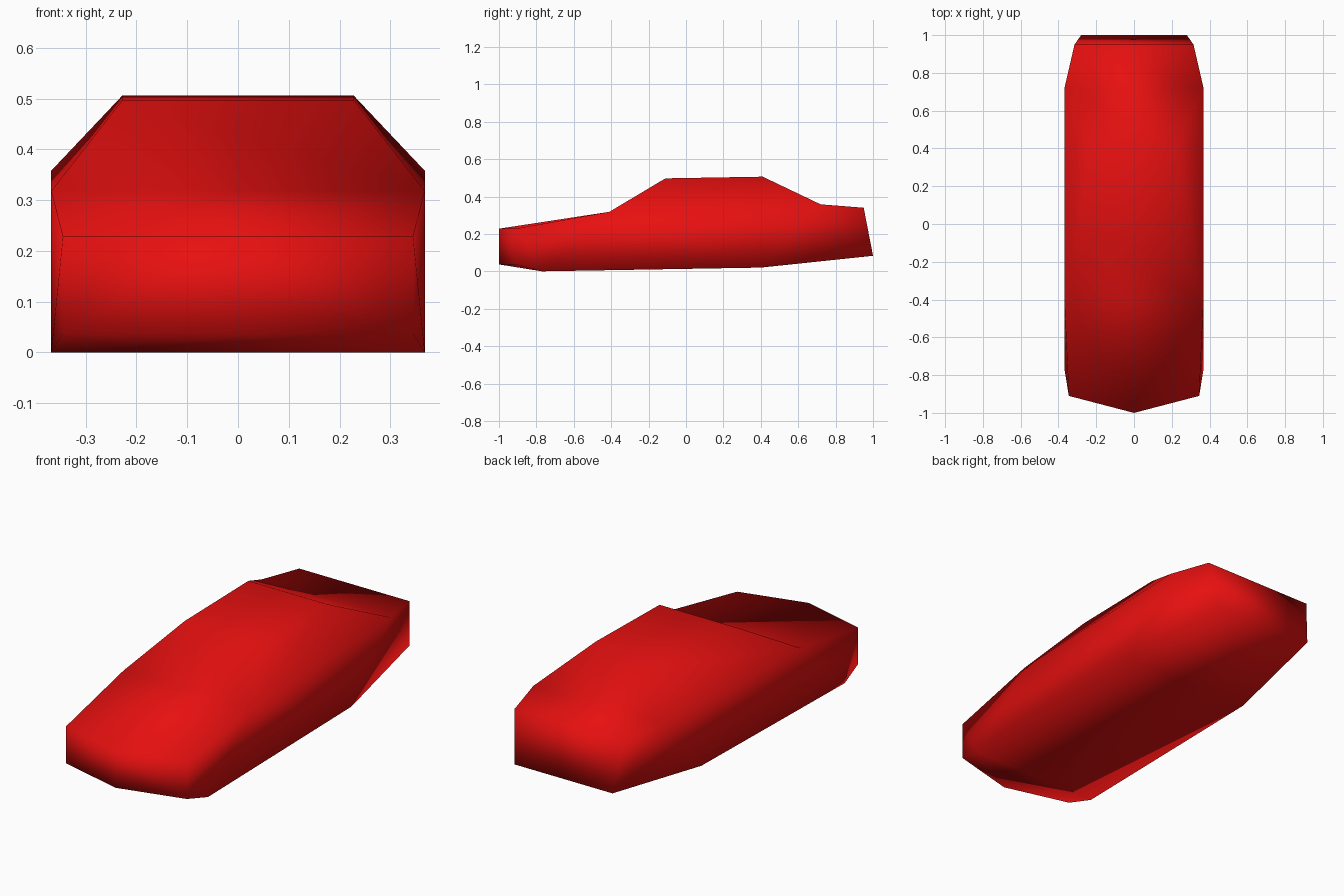
import bpy, bmesh

cube = bpy.data.objects.get("Cube")
if cube:
    bpy.data.objects.remove(cube, do_unlink=True)

# One red paint for the whole shell
red = bpy.data.materials.new("red_paint")
red.use_nodes = True
colour = (0.8, 0.005, 0.005, 1.0)
red.diffuse_color = colour
red.node_tree.nodes["Principled BSDF"].inputs["Base Color"].default_value = colour

# Side profile as (half width, y, z), running over the top and back below
profile = {
    "nose_top": (0.345, -0.91, 0.228),
    "hood_end": (0.368, -0.41, 0.318),
    "roof_front": (0.228, -0.11, 0.497),
    "roof_rear": (0.228, 0.41, 0.506),
    "deck_start": (0.368, 0.72, 0.358),
    "tail_top": (0.315, 0.95, 0.34),
    "tail_bottom": (0.28, 1.0, 0.083),
    "belly_rear": (0.368, 0.4, 0.02),
    "belly_front": (0.368, -0.77, 0.0),
    "nose_bottom": (0.345, -0.91, 0.037),
}

bm = bmesh.new()
left = {n: bm.verts.new((x, y, z)) for n, (x, y, z) in profile.items()}
right = {n: bm.verts.new((-x, y, z)) for n, (x, y, z) in profile.items()}
tip_top = bm.verts.new((0, -1.0, 0.228))
tip_bottom = bm.verts.new((0, -1.0, 0.037))

# Panels that span the car: hood, windscreen, roof, rear window, deck, tail, belly
names = list(profile)
for a, b in zip(names[1:-2], names[2:-1]):
    bm.faces.new((left[a], left[b], right[b], right[a]))
bm.faces.new((tip_top, left["hood_end"], right["hood_end"]))
bm.faces.new((tip_bottom, right["belly_front"], left["belly_front"]))

# Side panels, repeated for both sides
panels = [
    ("hood_end", "roof_front", "roof_rear", "deck_start"),
    ("hood_end", "deck_start", "belly_rear", "belly_front"),
    ("deck_start", "tail_top", "tail_bottom", "belly_rear"),
    ("nose_top", "hood_end", "belly_front"),
    ("nose_top", "belly_front", "nose_bottom"),
]
for side in (left, right):
    for panel in panels:
        bm.faces.new([side[n] for n in panel])
    # Pointed nose and its hood and belly corners
    bm.faces.new((tip_top, side["nose_top"], side["nose_bottom"], tip_bottom))
    bm.faces.new((tip_top, side["hood_end"], side["nose_top"]))
    bm.faces.new((tip_bottom, side["nose_bottom"], side["belly_front"]))

bmesh.ops.recalc_face_normals(bm, faces=bm.faces[:])
for face in bm.faces:
    face.smooth = True

mesh = bpy.data.meshes.new("car_body")
bm.to_mesh(mesh)
bm.free()
mesh.materials.append(red)
body = bpy.data.objects.new("car_body", mesh)
bpy.context.collection.objects.link(body)
